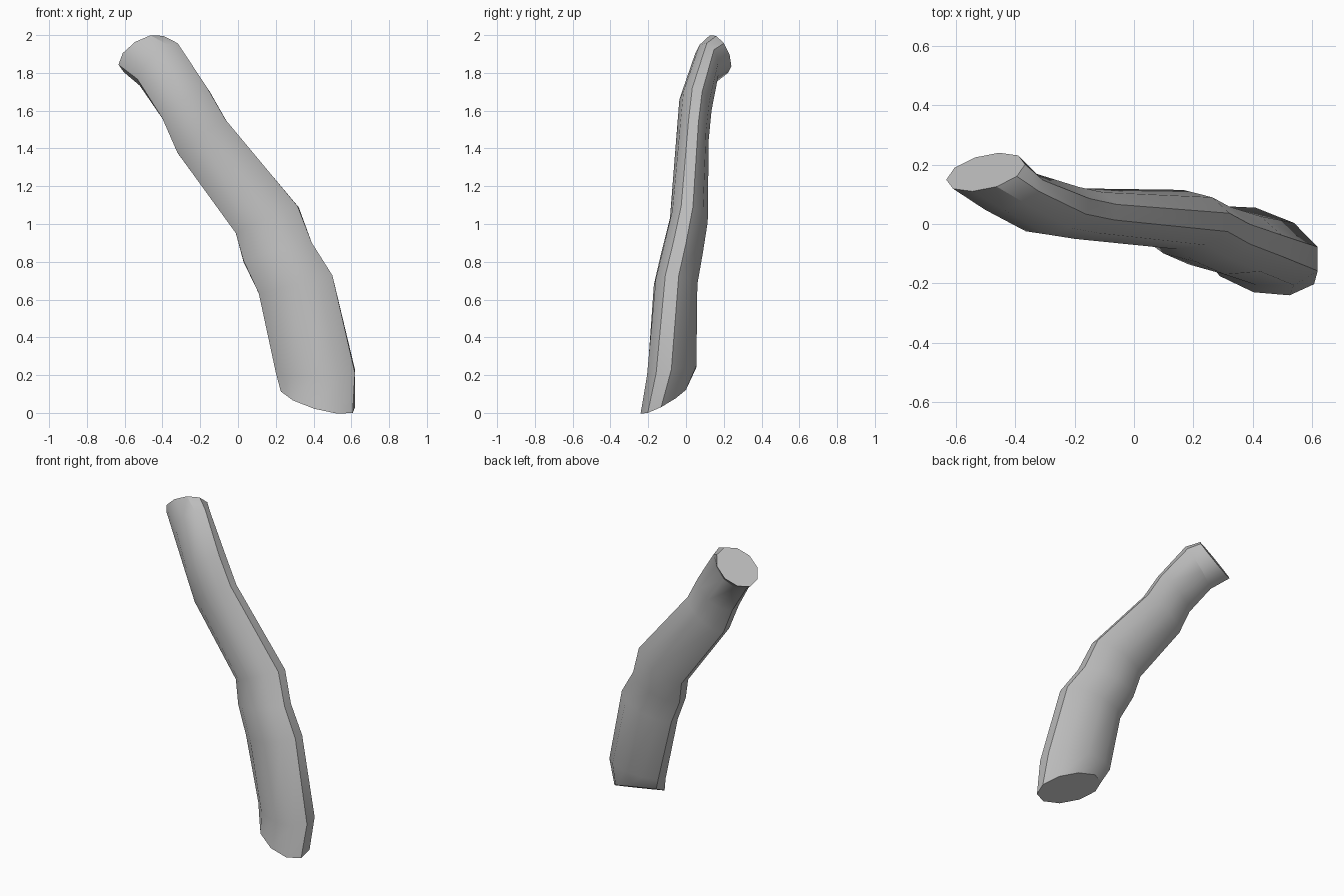
import bpy
import bmesh
from math import cos, sin, radians
from mathutils import Vector

SIDES = 10

default_cube = bpy.data.objects.get("Cube")
if default_cube:
    bpy.data.objects.remove(default_cube, do_unlink=True)


def make_material(name, color):
    material = bpy.data.materials.new(name)
    material.use_nodes = True
    material.diffuse_color = color
    material.node_tree.nodes["Principled BSDF"].inputs["Base Color"].default_value = color
    return material


def add_ring(bm, center, side, depth):
    """Oval cross-section with a flat facet at each end of its side axis."""
    center, side, depth = Vector(center), Vector(side), Vector(depth)
    ring = []
    for k in range(SIDES):
        angle = radians((k + 0.5) * 360 / SIDES)
        ring.append(bm.verts.new(center + cos(angle) * side + sin(angle) * depth))
    return ring


def bridge(bm, lower, upper):
    for k in range(SIDES):
        n = (k + 1) % SIDES
        bm.faces.new((lower[k], lower[n], upper[n], upper[k]))


# Cross-sections from the base up: center, sideways half axis, depth half axis
sections = [
    # slanted base cut
    ((.423, -.115, .072), (.2, -.055, -.06), (.02, .115, .05)),
    # lower straight
    ((.41, -.075, .22), (.22, -.045, 0), (0, .13, .03)),
    # bend
    ((.305, -.055, .68), (.205, -.02, .05), (0, .115, 0)),
    ((.21, -.02, .85), (.19, -.015, .05), (0, .108, -.01)),
    ((.155, .015, 1.02), (.172, -.01, .075), (.01, .1, -.01)),
    # upper straight
    ((-.19, .035, 1.46), (.135, .005, .09), (.01, .085, -.015)),
    ((-.275, .05, 1.63), (.125, .01, .085), (.02, .085, -.03)),
    # neck and slanted top cut
    ((-.42, .11, 1.845), (.112, .02, .1), (.02, .062, -.055)),
    ((-.5, .175, 1.9), (.125, .006, .08), (.045, .065, -.064)),
]

bm = bmesh.new()
rings = [add_ring(bm, *section) for section in sections]
for lower, upper in zip(rings, rings[1:]):
    bridge(bm, lower, upper)

# Flat end caps
bm.faces.new(list(reversed(rings[0])))
bm.faces.new(rings[-1])
bmesh.ops.recalc_face_normals(bm, faces=bm.faces[:])

mesh = bpy.data.meshes.new("bent_limb")
bm.to_mesh(mesh)
bm.free()
mesh.materials.append(make_material("plain grey", (0.5, 0.5, 0.5, 1)))

limb = bpy.data.objects.new("bent_limb", mesh)
bpy.context.collection.objects.link(limb)

# Smooth sides, crisp long edges and rims
bpy.ops.object.select_all(action="DESELECT")
limb.select_set(True)
bpy.context.view_layer.objects.active = limb
bpy.ops.object.shade_smooth_by_angle(angle=radians(32))
